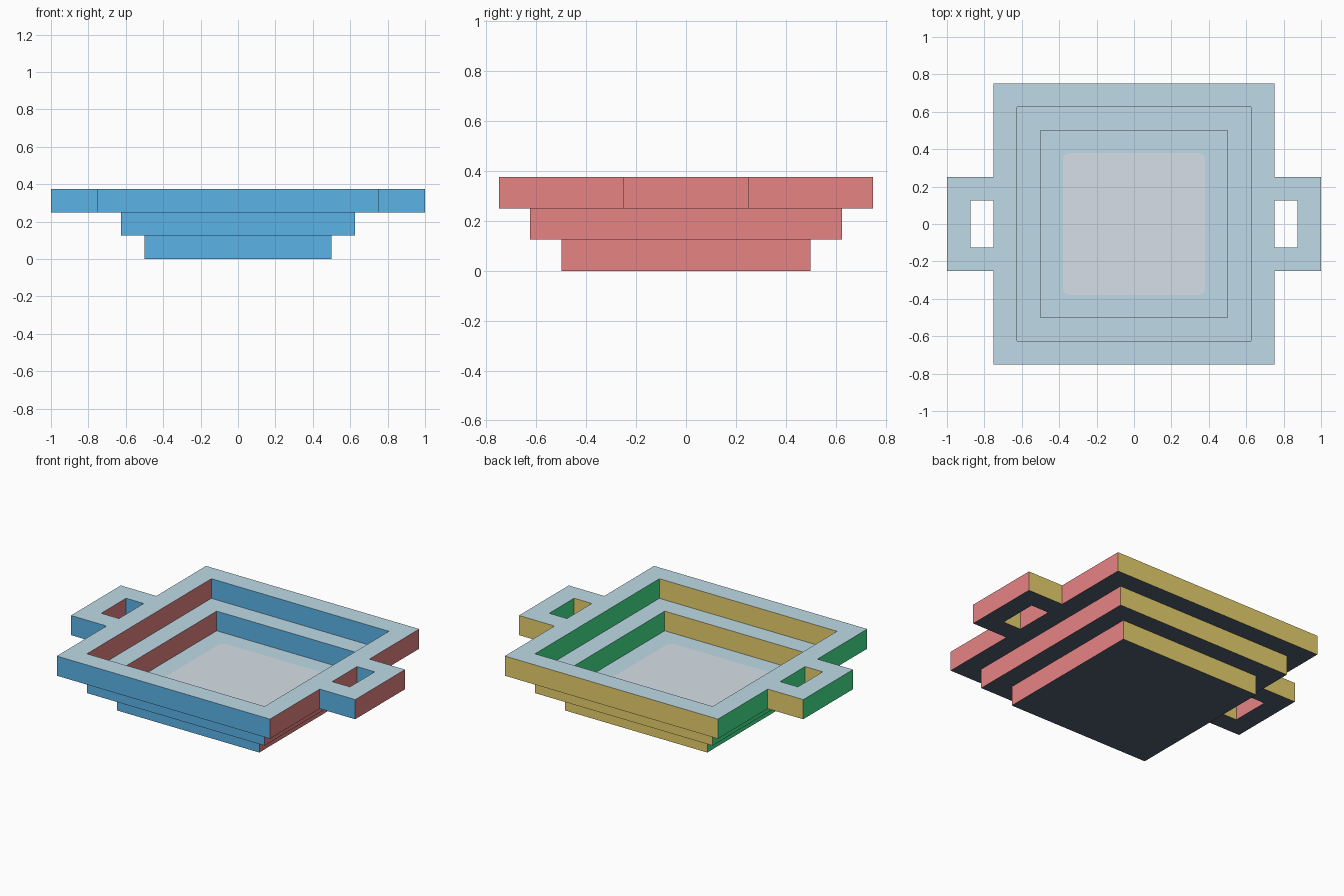
import bpy
import bmesh
from math import cos, sin, pi

cube = bpy.data.objects.get("Cube")
if cube:
    bpy.data.objects.remove(cube, do_unlink=True)


def linear(c):
    c /= 255
    return c / 12.92 if c <= 0.04045 else ((c + 0.055) / 1.055) ** 2.4


def material(name, rgb):
    mat = bpy.data.materials.new(name)
    mat.use_nodes = True
    color = [linear(c) for c in rgb] + [1]
    mat.diffuse_color = color
    bsdf = mat.node_tree.nodes["Principled BSDF"]
    bsdf.inputs["Base Color"].default_value = color
    bsdf.inputs["Roughness"].default_value = 0.8
    return mat


# One colour for each direction a face can point
SIDES = [
    material("sky_blue_front", (96, 189, 244)),
    material("yellow_back", (245, 220, 115)),
    material("coral_right", (243, 138, 138)),
    material("green_left", (70, 231, 143)),
    material("pale_blue_top", (193, 222, 234)),
    material("slate_bottom", (83, 95, 114)),
]
PALE = material("pale_grey", (225, 234, 243))


def side_index(n):
    if abs(n.z) > 0.5:
        return 4 if n.z > 0 else 5
    if abs(n.x) > abs(n.y):
        return 2 if n.x > 0 else 3
    return 1 if n.y > 0 else 0


def finish(name, bm, mats=SIDES):
    bmesh.ops.recalc_face_normals(bm, faces=bm.faces)
    bm.normal_update()
    if len(mats) > 1:
        for f in bm.faces:
            f.material_index = side_index(f.normal)
    mesh = bpy.data.meshes.new(name)
    bm.to_mesh(mesh)
    bm.free()
    for m in mats:
        mesh.materials.append(m)
    obj = bpy.data.objects.new(name, mesh)
    bpy.context.collection.objects.link(obj)


def prism(name, outline, z0, z1, mats=SIDES):
    bm = bmesh.new()
    face = bm.faces.new([bm.verts.new((x, y, z0)) for x, y in outline])
    up = bmesh.ops.extrude_face_region(bm, geom=[face])["geom"]
    verts = [v for v in up if isinstance(v, bmesh.types.BMVert)]
    bmesh.ops.translate(bm, vec=(0, 0, z1 - z0), verts=verts)
    finish(name, bm, mats)


def square(r):
    return [(-r, -r), (r, -r), (r, r), (-r, r)]


def square_ring(name, outer, inner, z0, z1):
    bm = bmesh.new()
    section = [(outer, z0), (outer, z1), (inner, z1), (inner, z0)]
    loops = [[bm.verts.new((x, y, z)) for x, y in square(r)] for r, z in section]
    for i in range(4):
        a, b = loops[i], loops[(i + 1) % 4]
        for j in range(4):
            k = (j + 1) % 4
            bm.faces.new((a[j], a[k], b[k], b[j]))
    finish(name, bm)


# Stepped tray: solid base and two widening rings
STEP = 0.125
prism("tray_base", square(0.5), 0, STEP)
square_ring("middle_step", 0.625, 0.5, STEP, 2 * STEP)
square_ring("upper_rim", 0.75, 0.625, 2 * STEP, 3 * STEP)

# U-shaped handles on both sides
half = [(0.75, 0.25), (1, 0.25), (0.875, 0.125), (0.75, 0.125)]
a, b, c, d = half
for side, name in ((1, "left_handle"), (-1, "right_handle")):
    path = [a, b, (b[0], -b[1]), (a[0], -a[1]),
            (d[0], -d[1]), (c[0], -c[1]), c, d]
    prism(name, [(side * x, y) for x, y in path], 2 * STEP, 3 * STEP)

# Rounded pale panel on the floor
R, H = 0.035, 0.38
panel = []
for q in range(4):
    cx = (H - R) * (1 if q in (0, 3) else -1)
    cy = (H - R) * (1 if q < 2 else -1)
    for i in range(5):
        t = (q + i / 4) * pi / 2
        panel.append((cx + R * cos(t), cy + R * sin(t)))
prism("floor_panel", panel, STEP, STEP + 0.002, [PALE])
